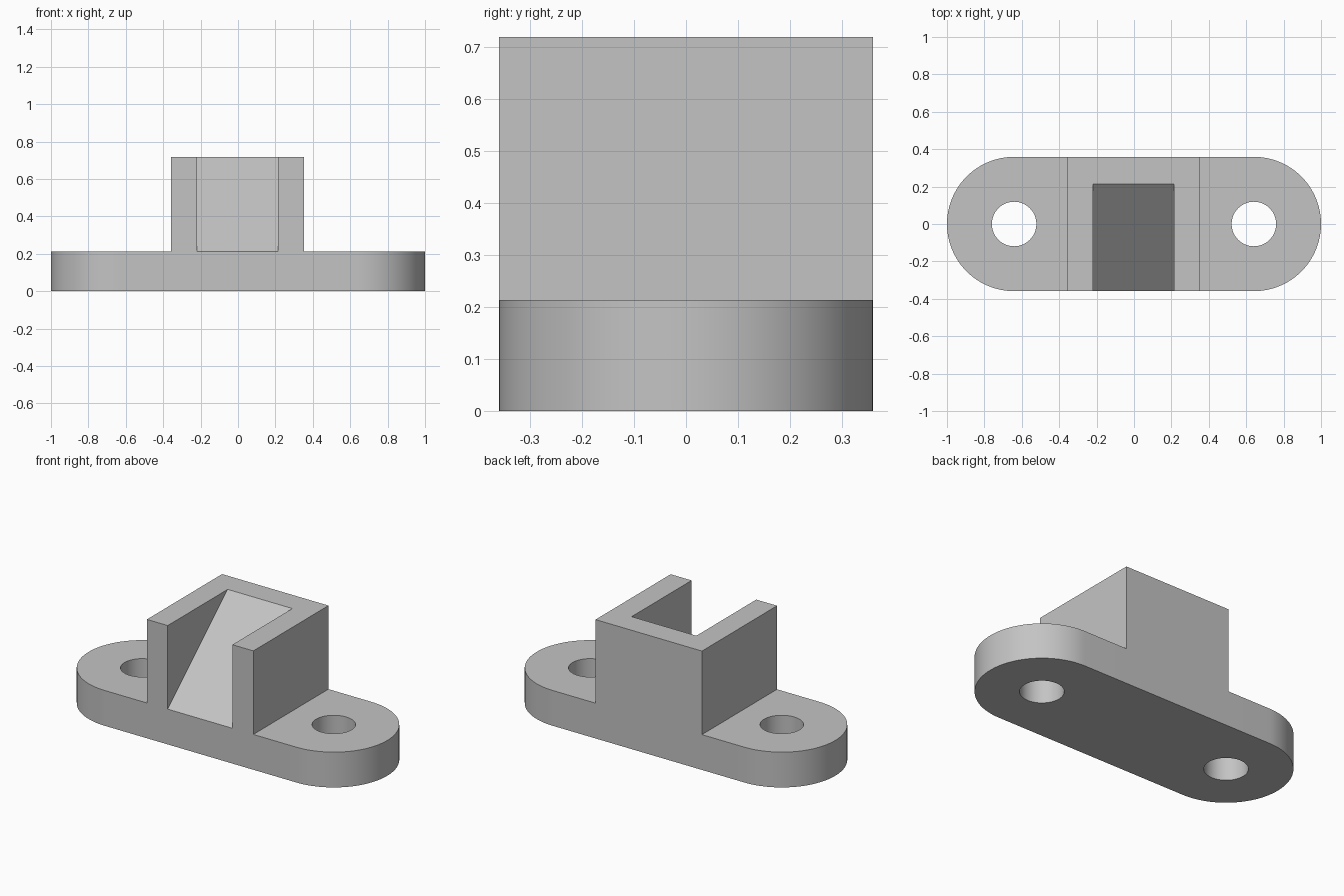
import bpy
import bmesh
from math import pi, sin, cos, radians
from mathutils import Vector

default = bpy.data.objects.get("Cube")
if default:
    bpy.data.objects.remove(default, do_unlink=True)

HALF_Y = 0.359            # half depth, also the radius of the rounded ends
END_X = 1 - HALF_Y        # centre of the rounded ends and bolt holes
PLATE_Z, TOP_Z = 0.2135, 0.719
POCKET_BACK = 0.214

grey = bpy.data.materials.new("plain grey")
grey.use_nodes = True
colour = (0.55, 0.55, 0.55, 1)
grey.diffuse_color = colour
grey.node_tree.nodes["Principled BSDF"].inputs["Base Color"].default_value = colour


def prism(name, outline, offset):
    """Solid made by sweeping a closed planar outline along an offset."""
    bm = bmesh.new()
    face = bm.faces.new([bm.verts.new(p) for p in outline])
    swept = bmesh.ops.extrude_face_region(bm, geom=[face], use_keep_orig=True)
    moved = [v for v in swept["geom"] if isinstance(v, bmesh.types.BMVert)]
    bmesh.ops.translate(bm, verts=moved, vec=Vector(offset))
    bmesh.ops.recalc_face_normals(bm, faces=bm.faces[:])
    mesh = bpy.data.meshes.new(name)
    bm.to_mesh(mesh)
    bm.free()
    mesh.materials.append(grey)
    obj = bpy.data.objects.new(name, mesh)
    bpy.context.collection.objects.link(obj)
    return obj


def arc(x, radius, start, sweep, steps, z):
    return [(x + radius * cos(start + sweep * i / steps),
             radius * sin(start + sweep * i / steps), z) for i in range(steps + 1)]


def combine(target, tool, operation):
    """Apply a boolean and discard the tool solid."""
    mod = target.modifiers.new(operation, "BOOLEAN")
    mod.operation, mod.object, mod.solver = operation, tool, "EXACT"
    bpy.context.view_layer.objects.active = target
    bpy.ops.object.modifier_apply(modifier=mod.name)
    bpy.data.objects.remove(tool, do_unlink=True)


# Base plate with rounded ends
stadium = (arc(END_X, HALF_Y, -pi / 2, pi, 48, 0)
           + arc(-END_X, HALF_Y, pi / 2, pi, 48, 0))
bracket = prism("mounting_bracket", stadium, (0, 0, PLATE_Z))

# Upright block, flush with the front and back of the plate
left, right = 0.354, -0.358
block = prism("block", [(right, -HALF_Y, 0), (left, -HALF_Y, 0),
                        (left, HALF_Y, 0), (right, HALF_Y, 0)], (0, 0, TOP_Z))
combine(bracket, block, "UNION")

# Sloping pocket, open at the front and top
slope = (TOP_Z - PLATE_Z) / (POCKET_BACK + HALF_Y)
front, back = -0.5, 0.3
pocket_right, pocket_left = -0.219, 0.214
wedge = [(pocket_right, y, z) for y, z in (
    (front, PLATE_Z + slope * (front + HALF_Y)),
    (back, PLATE_Z + slope * (back + HALF_Y)),
    (back, 1), (front, 1))]
combine(bracket, prism("pocket", wedge, (pocket_left - pocket_right, 0, 0)), "DIFFERENCE")

# Bolt holes
for side in (-1, 1):
    circle = arc(side * END_X, 0.119, 0, 2 * pi, 64, -0.1)[:-1]
    combine(bracket, prism("hole", circle, (0, 0, 0.5)), "DIFFERENCE")

# Smooth the curved walls, keep the corners crisp
bpy.ops.object.select_all(action="DESELECT")
bracket.select_set(True)
bpy.context.view_layer.objects.active = bracket
bpy.ops.object.shade_smooth_by_angle(angle=radians(30))
